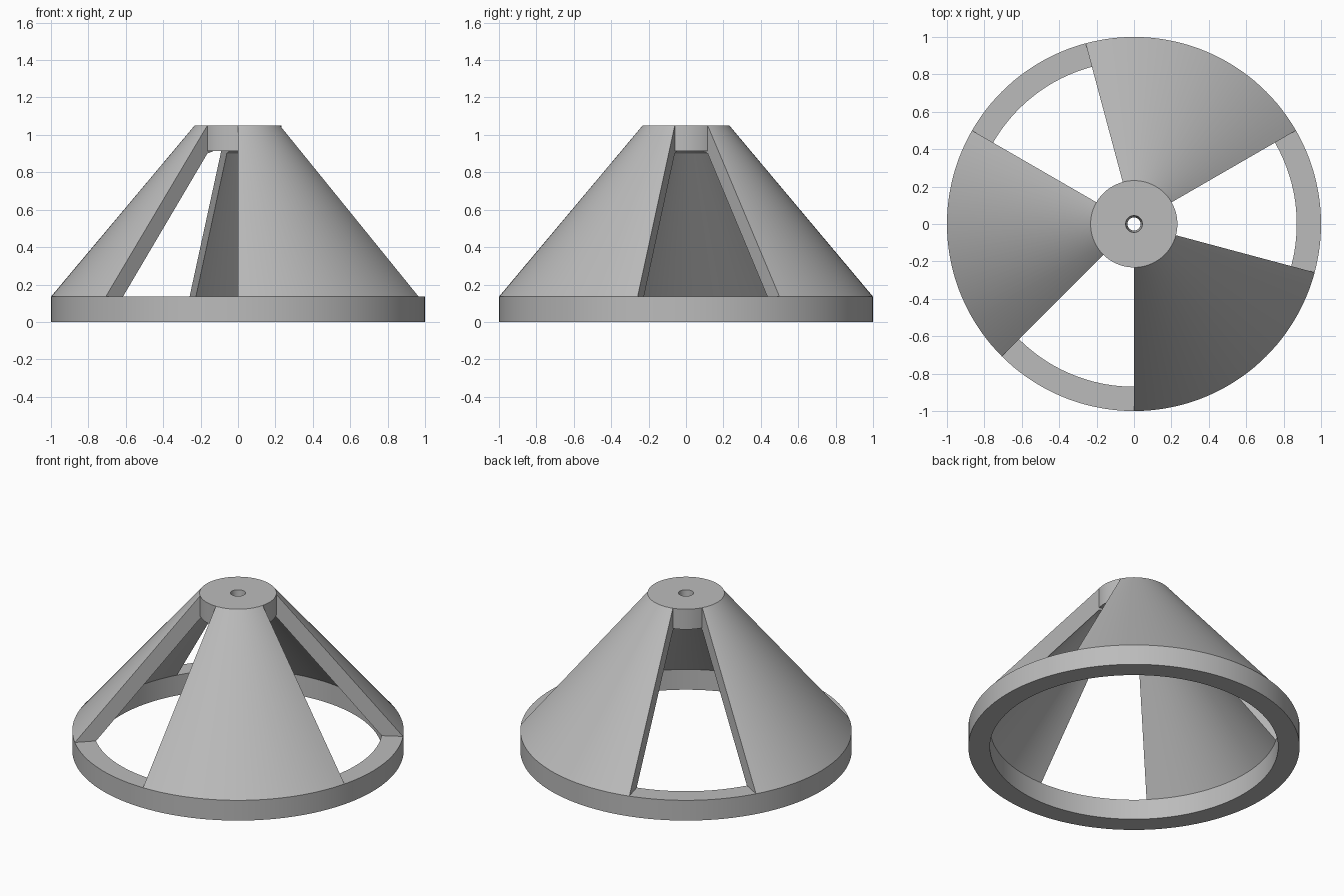
import bpy, bmesh
from math import radians, cos, sin, pi

cube = bpy.data.objects.get("Cube")
if cube:
    bpy.data.objects.remove(cube, do_unlink=True)

grey = bpy.data.materials.new("light grey")
grey.use_nodes = True
GREY = (0.5, 0.5, 0.5, 1)
grey.diffuse_color = GREY
grey.node_tree.nodes["Principled BSDF"].inputs["Base Color"].default_value = GREY

STEP = 2.5  # degrees per facet


def revolve(name, profile, start=0, sweep=360):
    """Sweep a closed (radius, height) profile around the z axis."""
    full = sweep == 360
    count = round(sweep / STEP)
    bm = bmesh.new()
    rings = []
    for i in range(count if full else count + 1):
        a = radians(start + i * STEP)
        rings.append([bm.verts.new((r * cos(a), r * sin(a), z)) for r, z in profile])
    n = len(profile)
    for i in range(count):
        p, q = rings[i], rings[(i + 1) % len(rings)]
        for j in range(n):
            k = (j + 1) % n
            bm.faces.new((p[j], q[j], q[k], p[k]))
    if not full:
        bm.faces.new(rings[0])
        bm.faces.new(rings[-1])
    bmesh.ops.recalc_face_normals(bm, faces=bm.faces)
    mesh = bpy.data.meshes.new(name)
    bm.to_mesh(mesh)
    bm.free()
    mesh.materials.append(grey)
    ob = bpy.data.objects.new(name, mesh)
    bpy.context.collection.objects.link(ob)
    bpy.ops.object.select_all(action="DESELECT")
    ob.select_set(True)
    bpy.context.view_layer.objects.active = ob
    bpy.ops.object.shade_smooth_by_angle(angle=pi / 6)
    return ob


BASE, UNDER, TOP = 0.135, 0.915, 1.05
HUB, INNER = 0.232, 0.87

# Base ring
revolve("base_ring", [(INNER, 0), (1, 0), (1, BASE), (INNER, BASE)])

# Hub with a tapered centre hole
revolve("hub", [(0.035, UNDER), (HUB, UNDER), (HUB, TOP), (0.045, TOP)])

# Three conical wall panels, with gaps between them
wall = [(INNER, BASE), (1, BASE), (HUB, TOP), (HUB, UNDER), (0.18, UNDER), (HUB, 0.9)]
for name, start in (("back_panel", 30), ("right_panel", 150), ("front_panel", 270)):
    revolve(name, wall, start, 75)
